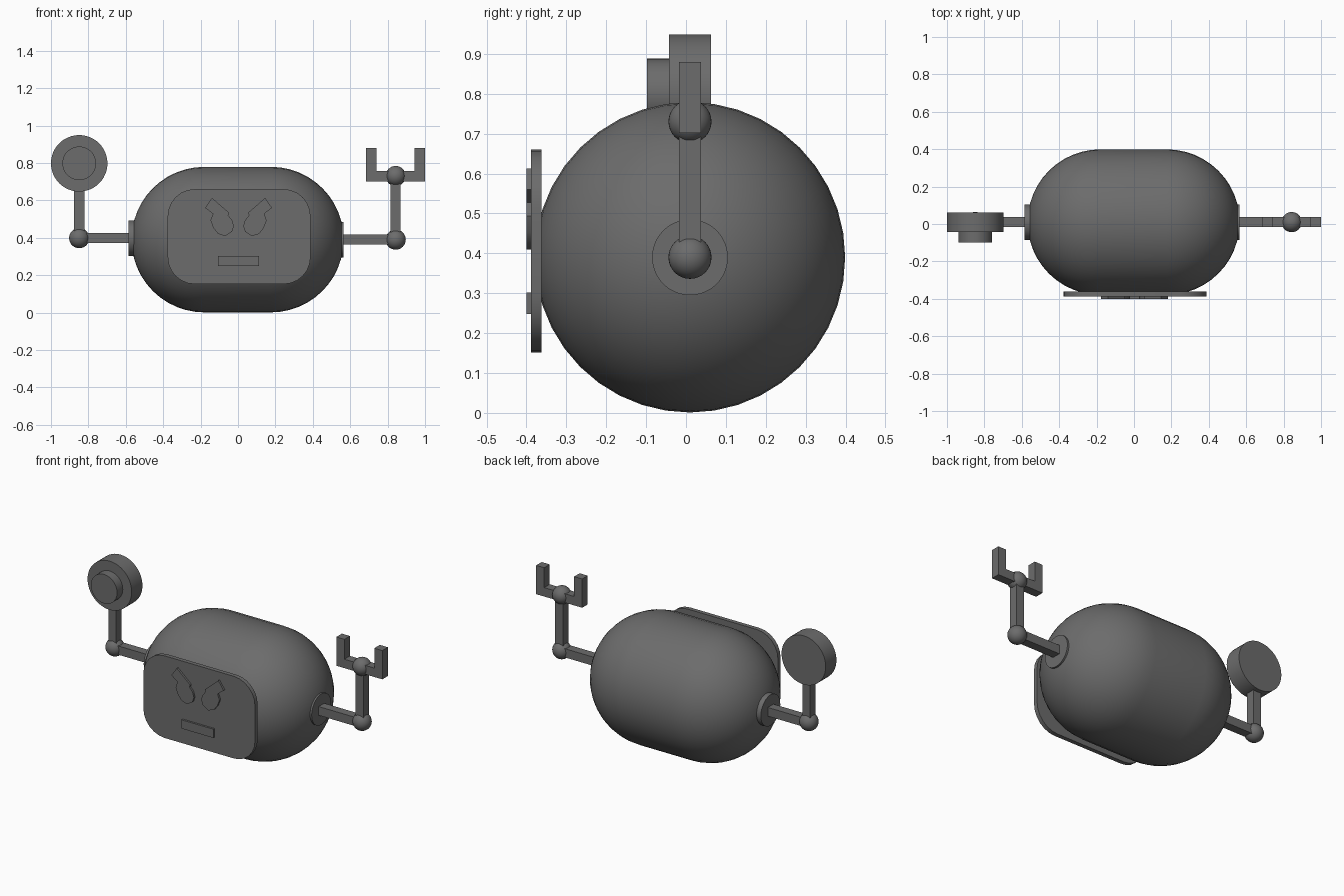
import bpy, bmesh, math
from mathutils import Matrix

if "Cube" in bpy.data.objects:
    bpy.data.objects.remove(bpy.data.objects["Cube"])

CY = 0.01  # depth centre line of body and arms
dark = bpy.data.materials.new("dark_grey")
dark.diffuse_color = (0.15, 0.15, 0.15, 1)
dark.use_nodes = True
dark.node_tree.nodes["Principled BSDF"].inputs["Base Color"].default_value = dark.diffuse_color


def finish(bm, name, smooth=True):
    bmesh.ops.recalc_face_normals(bm, faces=bm.faces)
    mesh = bpy.data.meshes.new(name)
    bm.to_mesh(mesh)
    bm.free()
    mesh.materials.append(dark)
    ob = bpy.data.objects.new(name, mesh)
    bpy.context.collection.objects.link(ob)
    if smooth:
        bpy.ops.object.select_all(action='DESELECT')
        ob.select_set(True)
        bpy.context.view_layer.objects.active = ob
        bpy.ops.object.shade_smooth_by_angle(angle=math.radians(35))
    return ob


def box(name, x0, x1, y0, y1, z0, z1):
    bm = bmesh.new()
    m = Matrix.Translation(((x0 + x1) / 2, (y0 + y1) / 2, (z0 + z1) / 2))
    m = m @ Matrix.Diagonal((x1 - x0, y1 - y0, z1 - z0, 1))
    bmesh.ops.create_cube(bm, size=1, matrix=m)
    return finish(bm, name, False)


def ball(name, x, z, r=0.054):
    bm = bmesh.new()
    bmesh.ops.create_uvsphere(bm, u_segments=32, v_segments=16, radius=r,
                              matrix=Matrix.Translation((x, CY, z)))
    return finish(bm, name)


def disc(name, centre, r, depth, axis):
    rot = Matrix.Rotation(math.pi / 2, 4, 'Y' if axis == 'X' else 'X')
    bm = bmesh.new()
    bmesh.ops.create_cone(bm, cap_ends=True, segments=48, radius1=r, radius2=r,
                          depth=depth, matrix=Matrix.Translation(centre) @ rot)
    return finish(bm, name)


def plate(name, outline, y0, y1):
    """Extrude an x/z outline along y."""
    bm = bmesh.new()
    face = bm.faces.new([bm.verts.new((x, y0, z)) for x, z in outline])
    ext = bmesh.ops.extrude_face_region(bm, geom=[face])
    verts = [g for g in ext['geom'] if isinstance(g, bmesh.types.BMVert)]
    bmesh.ops.translate(bm, verts=verts, vec=(0, y1 - y0, 0))
    return finish(bm, name)


# capsule body, its axis along x
R, X0, X1, ZC = 0.389, -0.569, 0.565, 0.39
bm = bmesh.new()
bmesh.ops.create_uvsphere(bm, u_segments=40, v_segments=24, radius=R)
ring = [e for e in bm.edges if all(abs(v.co.z) < 1e-5 for v in e.verts)]
bmesh.ops.split_edges(bm, edges=ring)
half = (X1 - X0) / 2 - R
for f in bm.faces:
    f.tag = f.calc_center_median().z > 0
for v in bm.verts:
    v.co.z += half if v.link_faces[0].tag else -half
bmesh.ops.bridge_loops(bm, edges=[e for e in bm.edges if e.is_boundary])
bmesh.ops.transform(bm, verts=bm.verts, matrix=Matrix.Translation(
    ((X0 + X1) / 2, CY, ZC)) @ Matrix.Rotation(math.pi / 2, 4, 'Y'))
finish(bm, "body")

# rounded face plate
fx0, fx1, fz0, fz1, r = -0.376, 0.388, 0.152, 0.66, 0.145
corners = [(fx1 - r, fz1 - r, 0), (fx0 + r, fz1 - r, 90),
           (fx0 + r, fz0 + r, 180), (fx1 - r, fz0 + r, 270)]
outline = [(cx + r * math.cos(math.radians(a + t)), cz + r * math.sin(math.radians(a + t)))
           for cx, cz, a in corners for t in range(0, 91, 15)]
plate("face_plate", outline, -0.388, -0.362)

# angry eyes and mouth
eye = [(-0.179, 0.56), (-0.142, 0.613), (-0.05, 0.533), (-0.056, 0.52),
       (-0.034, 0.493), (-0.025, 0.463), (-0.035, 0.432), (-0.072, 0.409),
       (-0.11, 0.421), (-0.135, 0.453), (-0.15, 0.493), (-0.137, 0.528)]
plate("left_eye", [(x + 0.003, z) for x, z in eye], -0.4, -0.383)
plate("right_eye", [(0.003 - x, z) for x, z in eye], -0.4, -0.383)
box("mouth", -0.107, 0.111, -0.4, -0.383, 0.248, 0.302)

# shared arm parts: shoulder disc, two square bars, elbow ball
W = 0.027
for side, ex, ez, sx, top in (("left", -0.849, 0.398, -0.569, 0.68),
                              ("right", 0.843, 0.39, 0.547, 0.73)):
    disc(side + "_shoulder", (sx, CY, ez), 0.095, 0.034, 'X')
    box(side + "_upper_arm", min(ex, sx), max(ex, sx), CY - W, CY + W, ez - W, ez + W)
    ball(side + "_elbow", ex, ez)
    box(side + "_forearm", ex - W, ex + W, CY - W, CY + W, ez, top)

# round tool on the left arm
disc("tool_disc", (-0.849, 0.01, 0.798), 0.151, 0.105, 'Y')
disc("tool_hub", (-0.849, -0.067, 0.798), 0.09, 0.062, 'Y')

# U-shaped gripper on the right arm
ball("wrist", 0.843, 0.73)
plate("gripper", [(0.685, 0.702), (1.0, 0.702), (1.0, 0.88), (0.945, 0.88),
                  (0.945, 0.757), (0.74, 0.757), (0.74, 0.88), (0.685, 0.88)],
      CY - W, CY + W)
